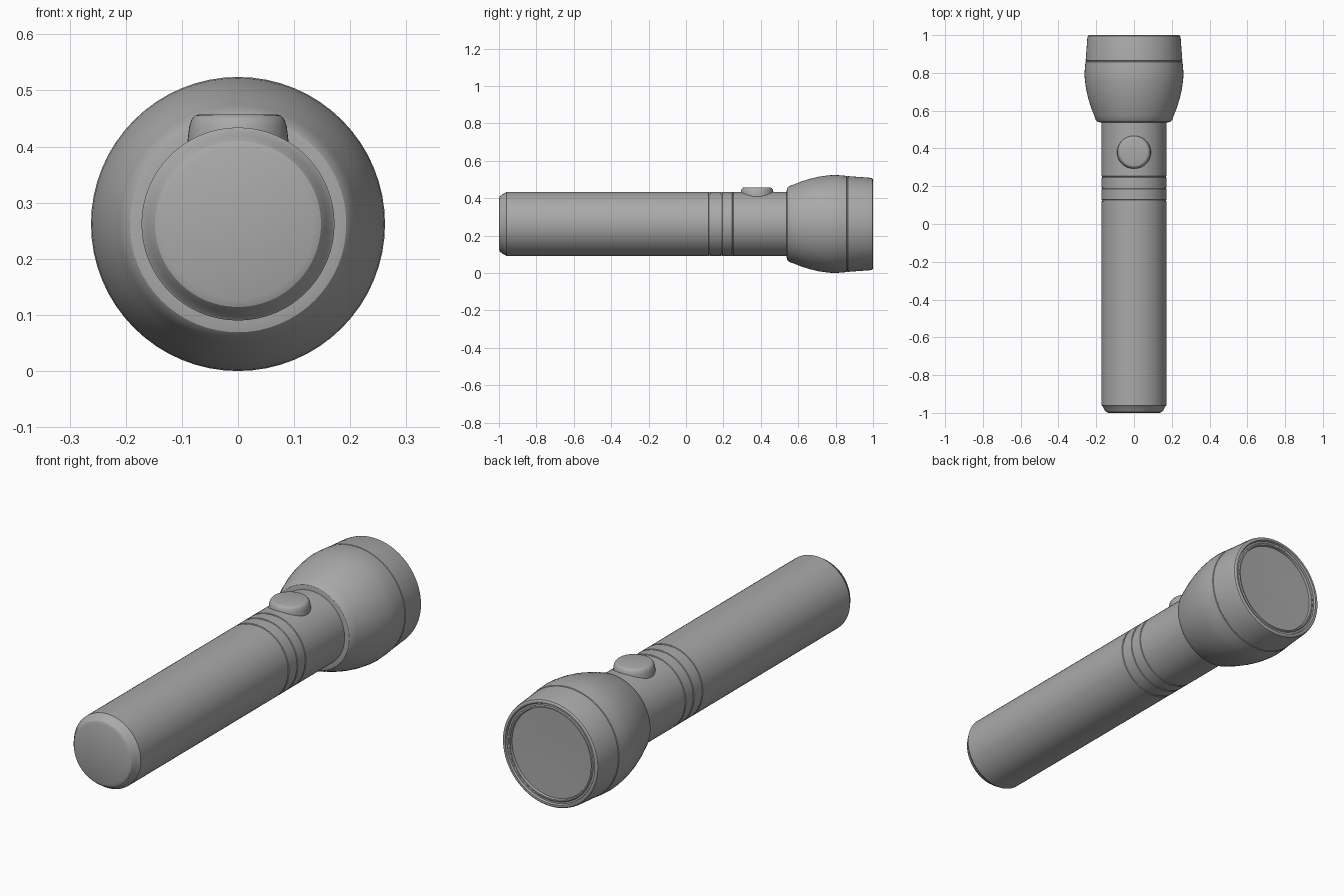
import bpy
import bmesh
import math
from mathutils import Matrix

cube = bpy.data.objects.get("Cube")
if cube:
    bpy.data.objects.remove(cube, do_unlink=True)

AXIS_Z = 0.262

grey = bpy.data.materials.new("plain_grey")
grey.use_nodes = True
grey_colour = (0.4, 0.4, 0.4, 1)
grey.diffuse_color = grey_colour
grey.node_tree.nodes["Principled BSDF"].inputs["Base Color"].default_value = grey_colour


def lathe(name, profile, matrix, sides=64, angle=28):
    """Spin (radius, height) pairs about local z, then place with matrix."""
    bm = bmesh.new()
    rings = []
    for r, h in profile:
        if r == 0:
            rings.append([bm.verts.new((0, 0, h))] * sides)
        else:
            turn = [2 * math.pi * i / sides for i in range(sides)]
            rings.append([bm.verts.new((r * math.cos(t), r * math.sin(t), h)) for t in turn])
    for low, high in zip(rings, rings[1:]):
        for i in range(sides):
            j = (i + 1) % sides
            corners = list(dict.fromkeys((low[i], low[j], high[j], high[i])))
            bm.faces.new(corners)
    bmesh.ops.recalc_face_normals(bm, faces=bm.faces)
    bm.transform(matrix)
    mesh = bpy.data.meshes.new(name)
    bm.to_mesh(mesh)
    bm.free()
    mesh.materials.append(grey)
    obj = bpy.data.objects.new(name, mesh)
    bpy.context.collection.objects.link(obj)
    bpy.ops.object.select_all(action='DESELECT')
    bpy.context.view_layer.objects.active = obj
    obj.select_set(True)
    bpy.ops.object.shade_smooth_by_angle(angle=math.radians(angle))
    return obj


# Local z of the long parts runs along +y
along = Matrix.Translation((0, 0, AXIS_Z)) @ Matrix.Rotation(-math.pi / 2, 4, 'X')

# Barrel with bevelled tail cap and three thin grooves
barrel = [(0, -1), (0.135, -1), (0.148, -0.995), (0.158, -0.982), (0.167, -0.964), (0.172, -0.96)]
for y in (0.125, 0.19, 0.25):
    barrel += [(0.172, y - 0.004), (0.169, y - 0.002), (0.169, y + 0.002), (0.172, y + 0.004)]
barrel += [(0.172, 0.6), (0, 0.6)]
lathe("barrel", barrel, along)

# Flared lamp head with a seam
lathe("lamp_head", [
    (0, 0.538), (0.178, 0.538), (0.193, 0.541), (0.202, 0.55), (0.211, 0.575), (0.225, 0.61),
    (0.241, 0.66), (0.253, 0.71), (0.26, 0.76), (0.262, 0.79), (0.26, 0.83),
    (0.257, 0.858), (0.254, 0.86), (0.254, 0.863), (0.256, 0.865), (0.247, 0.985),
    (0.244, 0.996), (0.238, 1), (0.23, 1), (0.226, 0.992), (0.218, 0.992),
    (0.214, 0.996), (0.208, 0.996), (0.205, 0.98), (0, 0.98)], along)

# Shallow lens set inside the rim
lathe("lens", [(0, 0.97), (0.206, 0.97), (0.206, 0.984), (0.1, 0.982), (0, 0.98)], along)

# Round push button on top of the barrel
lathe("push_button", [
    (0, 0.37), (0.091, 0.37), (0.09, 0.41), (0.087, 0.435), (0.083, 0.448), (0.077, 0.455),
    (0.07, 0.457), (0, 0.457)], Matrix.Translation((0, 0.38, 0)), 48, 40)
